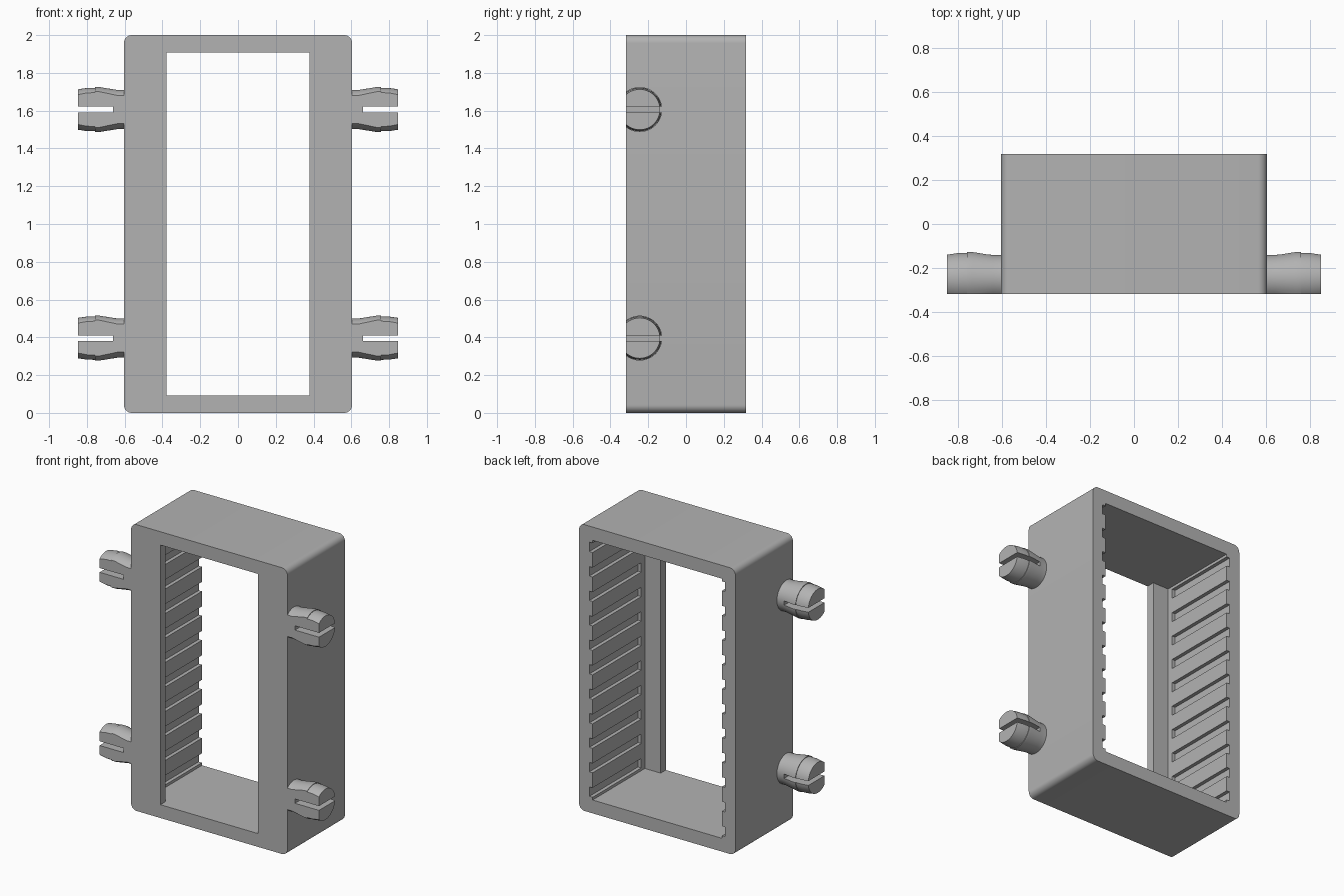
import bpy, bmesh, math
from mathutils import Vector

cube = bpy.data.objects.get("Cube")
if cube:
    bpy.data.objects.remove(cube, do_unlink=True)

# One plain grey plastic
grey = bpy.data.materials.new("grey plastic")
grey.use_nodes = True
colour = (0.45, 0.45, 0.45, 1)
grey.diffuse_color = colour
grey.node_tree.nodes["Principled BSDF"].inputs["Base Color"].default_value = colour

HALF_W, HALF_D, HEIGHT = 0.604, 0.317, 2.0
WALL = 0.093
LIP_X, CAVITY_X, GROOVE_X = 0.378, 0.50, 0.525
LIP_BACK = -0.26


def finish(name, bm):
    bmesh.ops.recalc_face_normals(bm, faces=bm.faces)
    mesh = bpy.data.meshes.new(name)
    bm.to_mesh(mesh)
    bm.free()
    mesh.materials.append(grey)
    ob = bpy.data.objects.new(name, mesh)
    bpy.context.collection.objects.link(ob)
    return ob


def add_box(bm, low, high):
    low, high = Vector(low), Vector(high)
    verts = bmesh.ops.create_cube(bm, size=1)["verts"]
    for v in verts:
        v.co = (low + high) / 2 + v.co * (high - low)


def prism(bm, outline, z0, z1):
    face = bm.faces.new([bm.verts.new((x, y, z0)) for x, y in outline])
    top = bmesh.ops.extrude_face_region(bm, geom=[face])["geom"]
    for v in top:
        if isinstance(v, bmesh.types.BMVert):
            v.co.z = z1


def select_only(ob):
    bpy.ops.object.select_all(action='DESELECT')
    ob.select_set(True)
    bpy.context.view_layer.objects.active = ob


def cut(ob, cutter):
    mod = ob.modifiers.new("cut", 'BOOLEAN')
    mod.operation, mod.solver, mod.object = 'DIFFERENCE', 'EXACT', cutter
    select_only(ob)
    bpy.ops.object.modifier_apply(modifier=mod.name)
    bpy.data.objects.remove(cutter, do_unlink=True)


def smooth(ob):
    select_only(ob)
    bpy.ops.object.shade_smooth_by_angle(angle=math.radians(25))


# Housing block with four rounded long edges
bm = bmesh.new()
add_box(bm, (-HALF_W, -HALF_D, 0), (HALF_W, HALF_D, HEIGHT))
long_edges = [e for e in bm.edges if abs(e.verts[0].co.y - e.verts[1].co.y) > 0.1]
bmesh.ops.bevel(bm, geom=long_edges, offset=0.042, segments=8, profile=0.5, affect='EDGES')
housing = finish("housing", bm)

# Stepped through-opening that leaves a lip along each front side
right_half = [(LIP_X, -0.5), (LIP_X, LIP_BACK), (CAVITY_X, LIP_BACK), (CAVITY_X, 0.5)]
outline = right_half + [(-x, y) for x, y in reversed(right_half)]
bm = bmesh.new()
prism(bm, outline, WALL, HEIGHT - WALL)
cut(housing, finish("opening_cutter", bm))

# Card guide grooves, open at the back
bm = bmesh.new()
for i in range(11):
    z = 1 + (i - 5) * 0.171
    add_box(bm, (-GROOVE_X, -0.22, z - 0.033), (GROOVE_X, 0.5, z + 0.033))
cut(housing, finish("groove_cutter", bm))
smooth(housing)


# Split snap pegs, flattened flush with the front
PEG_Y = -0.245
PEG_PROFILE = [(0.59, 0.104), (0.64, 0.104), (0.735, 0.119), (0.757, 0.119),
               (0.757, 0.115), (0.8, 0.114), (0.848, 0.107)]


def snap_peg(name, side, z):
    bm = bmesh.new()
    n = 48
    rings = []
    for x, r in PEG_PROFILE:
        angles = [2 * math.pi * i / n for i in range(n)]
        rings.append([bm.verts.new((side * x, PEG_Y + r * math.cos(a), z + r * math.sin(a)))
                      for a in angles])
    for a, b in zip(rings, rings[1:]):
        for i in range(n):
            j = (i + 1) % n
            bm.faces.new((a[i], a[j], b[j], b[i]))
    bm.faces.new(rings[0])
    bm.faces.new(rings[-1])
    geom = bm.verts[:] + bm.edges[:] + bm.faces[:]
    bmesh.ops.bisect_plane(bm, geom=geom, plane_co=(0, -HALF_D, 0),
                           plane_no=(0, -1, 0), clear_outer=True)
    bmesh.ops.holes_fill(bm, edges=[e for e in bm.edges if e.is_boundary], sides=0)
    peg = finish(name, bm)

    bm = bmesh.new()
    x0, x1 = sorted((side * 0.662, side * 1.0))
    add_box(bm, (x0, -0.5, z - 0.015), (x1, 0, z + 0.015))
    cut(peg, finish("slot_cutter", bm))
    smooth(peg)


for side, side_name in ((1, "left"), (-1, "right")):
    for z, level in ((1.606, "upper"), (0.396, "lower")):
        snap_peg(f"{level}_{side_name}_peg", side, z)
